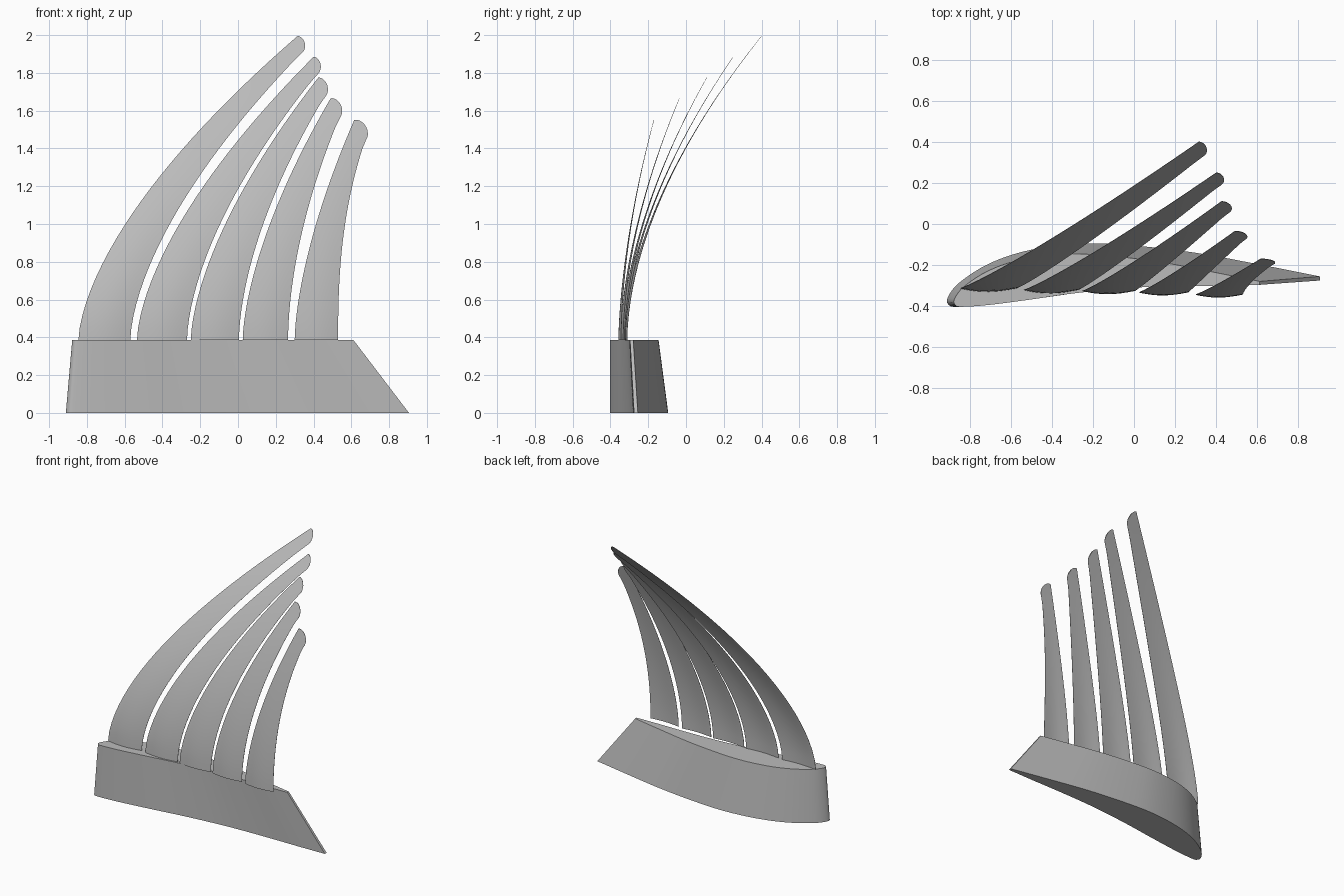
import bpy, math
from mathutils import Vector

cube = bpy.data.objects.get("Cube")
if cube:
    bpy.data.objects.remove(cube, do_unlink=True)

grey = bpy.data.materials.new("light_grey")
grey.use_nodes = True
COLOUR = (0.5, 0.5, 0.5, 1)
grey.diffuse_color = COLOUR
grey.node_tree.nodes["Principled BSDF"].inputs["Base Color"].default_value = COLOUR

ROOT_Z = 0.385


def loft(name, rings, angle):
    """Join closed rings of equal length into a capped solid."""
    n = len(rings[0])
    verts = [p for ring in rings for p in ring]
    faces = [tuple(reversed(range(n))), tuple(range(len(verts) - n, len(verts)))]
    for r in range(len(rings) - 1):
        for i in range(n):
            j = (i + 1) % n
            faces.append((r * n + i, r * n + j, (r + 1) * n + j, (r + 1) * n + i))
    mesh = bpy.data.meshes.new(name)
    mesh.from_pydata(verts, [], faces)
    mesh.materials.append(grey)
    obj = bpy.data.objects.new(name, mesh)
    bpy.context.collection.objects.link(obj)
    bpy.ops.object.select_all(action='DESELECT')
    obj.select_set(True)
    bpy.context.view_layer.objects.active = obj
    bpy.ops.object.mode_set(mode='EDIT')
    bpy.ops.mesh.select_all(action='SELECT')
    bpy.ops.mesh.normals_make_consistent(inside=False)
    bpy.ops.object.mode_set(mode='OBJECT')
    bpy.ops.object.shade_smooth_by_angle(angle=math.radians(angle))
    return obj


def smooth_path(points, steps=4):
    """Catmull-Rom curve through an open list of points."""
    pts = [Vector(p) for p in points]
    pts = [pts[0]] + pts + [pts[-1]]
    out = []
    for a, b, c, d in zip(pts, pts[1:], pts[2:], pts[3:]):
        for k in range(steps):
            t = k / steps
            out.append(0.5 * (2 * b + (c - a) * t + (2 * a - 5 * b + 4 * c - d) * t ** 2
                              + (3 * b - a - 3 * c + d) * t ** 3))
    return out + [pts[-1]]


# Wing stub: cambered aerofoil with a blunt trailing edge, tapering upwards
outline = smooth_path([
    (0.905, -0.255), (0.6, -0.195), (0.3, -0.14), (0, -0.105), (-0.25, -0.095),
    (-0.5, -0.125), (-0.7, -0.19), (-0.85, -0.285), (-0.908, -0.36), (-0.9, -0.395),
    (-0.86, -0.403), (-0.7, -0.392), (-0.45, -0.36), (-0.2, -0.325), (0.1, -0.295),
    (0.4, -0.283), (0.7, -0.28), (0.905, -0.275)])
bottom = [(p.x, p.y, 0) for p in outline]
top = [(-0.875 + (p.x + 0.908) * 0.82, -0.403 + (p.y + 0.403) * 0.835, ROOT_Z) for p in outline]
loft("wing_stub", [bottom, top], 40)

# Feather blades: root x range, leading tip, trailing tip, root y, tip y, trailing curve power
BLADES = [
    (-0.845, -0.57, (0.315, 1.995), (0.335, 1.905), -0.312, 0.40, 1.62),
    (-0.535, -0.27, (0.40, 1.885), (0.415, 1.79), -0.32, 0.25, 1.65),
    (-0.25, 0.005, (0.425, 1.775), (0.455, 1.67), -0.325, 0.11, 1.7),
    (0.025, 0.265, (0.49, 1.665), (0.535, 1.56), -0.332, -0.035, 1.8),
    (0.30, 0.53, (0.615, 1.55), (0.672, 1.44), -0.343, -0.17, 2.5),
]
ROWS, COLS = 24, 12


def blade(name, x_lead, x_trail, lead, trail, y_root, y_tip, power):
    rings = []
    for r in range(ROWS + 1):
        u = r / ROWS
        a = Vector((x_lead + (lead[0] - x_lead) * u ** 1.6, ROOT_Z + (lead[1] - ROOT_Z) * u))
        b = Vector((x_trail + (trail[0] - x_trail) * u ** power, ROOT_Z + (trail[1] - ROOT_Z) * u))
        chord = b - a
        outward = Vector((-chord.y, chord.x))
        front, back = [], []
        for c in range(COLS + 1):
            s = 0.5 - 0.5 * math.cos(math.pi * c / COLS)
            p = a + chord * s
            if r == ROWS:  # rounded tip
                p += outward * 0.32 * max(0, 4 * s * (1 - s)) ** 0.6
            h = max(0, (p.y - ROOT_Z) / (lead[1] - ROOT_Z))
            y = y_root + (y_tip - y_root) * h ** 1.8
            bow = 0.05 * chord.length * math.sin(math.pi * s) * (1 - u)
            thick = 0.0008 + 0.035 * chord.length * math.sqrt(s) * (1 - s) * (1 - 0.8 * u)
            front.append((p.x, y - bow - thick, p.y))
            back.append((p.x, y - bow + thick, p.y))
        rings.append(front + back[::-1])
    loft(name, rings, 50)


for i, spec in enumerate(BLADES):
    blade("feather_blade_%d" % (i + 1), *spec)
